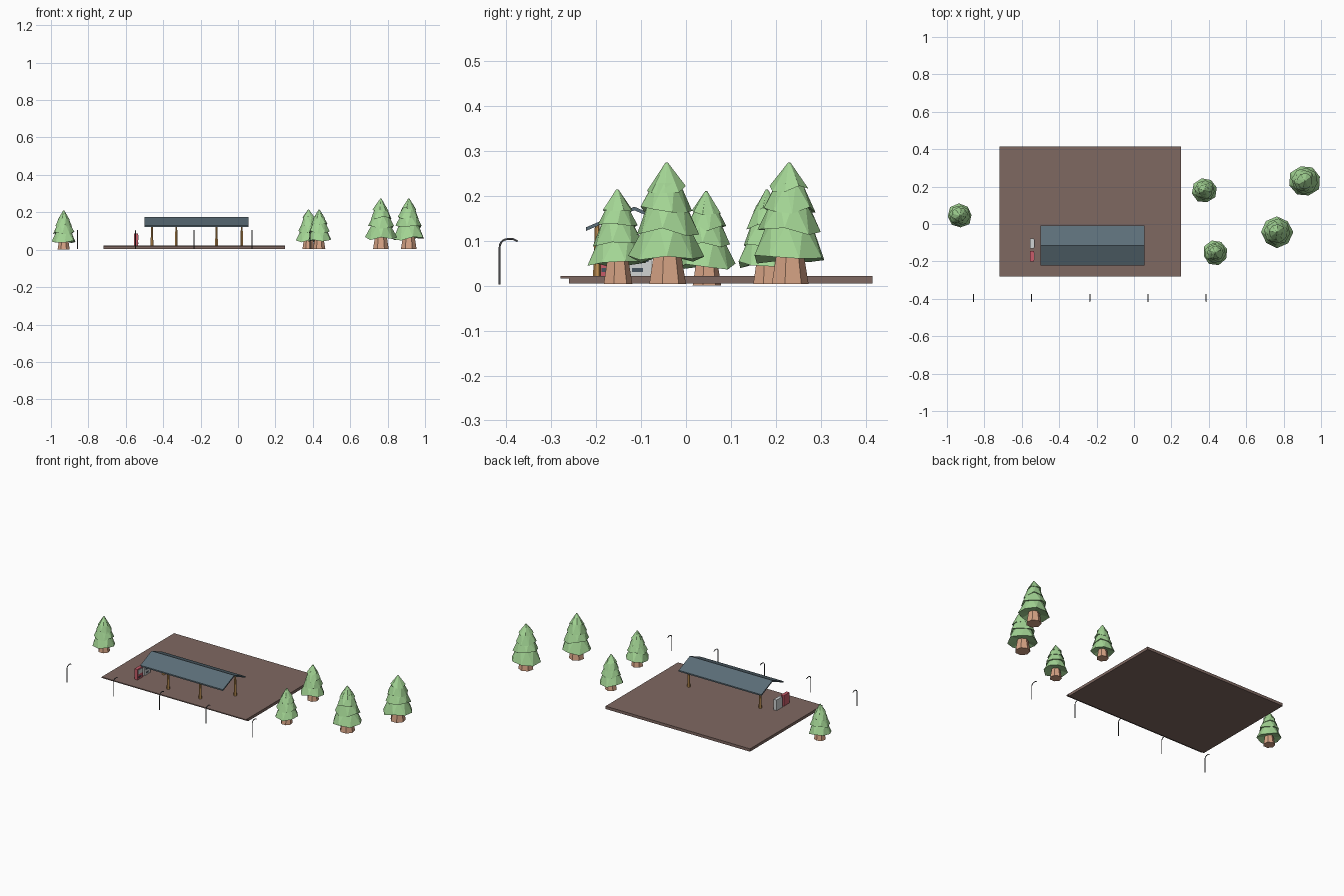
import bpy, bmesh, math, random
from mathutils import Vector, Matrix

if "Cube" in bpy.data.objects:
    bpy.data.objects.remove(bpy.data.objects["Cube"], do_unlink=True)
random.seed(4)


def material(name, r, g, b):
    lin = [((c / 255 + 0.055) / 1.055) ** 2.4 for c in (r, g, b)]
    m = bpy.data.materials.new(name)
    m.use_nodes = True
    m.diffuse_color = (*lin, 1)
    m.node_tree.nodes["Principled BSDF"].inputs["Base Color"].default_value = (*lin, 1)
    return m


BROWN = material("brown paving", 127, 104, 97)
SLATE = material("slate blue", 92, 110, 120)
TIMBER = material("golden timber", 200, 150, 85)
GREEN = material("leaf green", 163, 213, 148)
BARK = material("pale bark", 214, 163, 133)
IRON = material("dark iron", 75, 76, 78)
RED = material("soft red", 200, 92, 106)
WHITE = material("light grey", 208, 212, 212)
GLASS = material("dark panel", 70, 84, 94)


def make(name, bm, *mats):
    bmesh.ops.recalc_face_normals(bm, faces=bm.faces)
    me = bpy.data.meshes.new(name)
    bm.to_mesh(me)
    bm.free()
    for m in mats:
        me.materials.append(m)
    ob = bpy.data.objects.new(name, me)
    bpy.context.collection.objects.link(ob)
    return ob


def box(name, x, y, z, mat):
    bm = bmesh.new()
    bmesh.ops.create_cube(bm, size=1)
    for v in bm.verts:
        v.co = [lo + (c + 0.5) * (hi - lo) for c, (lo, hi) in zip(v.co, (x, y, z))]
    return make(name, bm, mat)


def extrude_yz(name, profile, x0, x1, mat):
    """Sweep a side profile along x."""
    bm = bmesh.new()
    face = bm.faces.new([bm.verts.new((x0, y, z)) for y, z in profile])
    new = bmesh.ops.extrude_face_region(bm, geom=[face])["geom"]
    bmesh.ops.translate(bm, vec=(x1 - x0, 0, 0),
                        verts=[v for v in new if isinstance(v, bmesh.types.BMVert)])
    return make(name, bm, mat)


def frustum(name, base, r0, r1, height, sides, mat):
    bm = bmesh.new()
    bmesh.ops.create_cone(bm, cap_ends=True, segments=sides, radius1=r0, radius2=r1,
                          depth=height,
                          matrix=Matrix.Translation(Vector(base) + Vector((0, 0, height / 2))))
    return make(name, bm, mat)


# Platform with an overhanging front lip
extrude_yz("platform", [(-0.26, 0.005), (0.415, 0.005), (0.415, 0.022),
                        (-0.28, 0.022), (-0.28, 0.016), (-0.26, 0.016)], -0.72, 0.25, BROWN)

# Shelter: thin gable roof on four posts
extrude_yz("shelter_roof", [(-0.223, 0.122), (-0.115, 0.168), (-0.009, 0.122),
                            (-0.009, 0.13), (-0.115, 0.176), (-0.223, 0.13)],
           -0.5, 0.055, SLATE)
for side, y, xs in (("front", -0.198, (-0.33, -0.115)), ("back", -0.055, (-0.46, 0.02))):
    for end, x in zip(("right", "left"), xs):
        frustum(f"{side}_{end}_post", (x, y, 0.022), 0.009, 0.005, 0.112, 6, TIMBER)

# Two vending machines facing +x, with a window and a slot each
for name, y, mat in (("red_machine", -0.2, RED), ("grey_machine", -0.132, WHITE)):
    box(name, (-0.555, -0.535), (y, y + 0.055), (0.022, 0.086), mat)
    box(name + "_window", (-0.535, -0.533), (y + 0.007, y + 0.048), (0.053, 0.079),
        WHITE if mat is RED else GLASS)
    box(name + "_slot", (-0.535, -0.533), (y + 0.012, y + 0.036), (0.031, 0.039), GLASS)


# Street lamps: a pole bending back in an arch
def lamp(name, x):
    cu = bpy.data.curves.new(name, "CURVE")
    cu.dimensions = "3D"
    cu.bevel_depth = 0.0024
    cu.bevel_resolution = 1
    cu.use_fill_caps = True
    arch = [(-0.397 - 0.018 * math.cos(a), 0.086 + 0.018 * math.sin(a))
            for a in (math.pi / 2 * i / 5 for i in range(6))]
    path = [(-0.415, 0.003)] + arch + [(-0.385, 0.104), (-0.375, 0.099)]
    sp = cu.splines.new("POLY")
    sp.points.add(len(path) - 1)
    for p, (y, z) in zip(sp.points, path):
        p.co = (x, y, z, 1)
    cu.materials.append(IRON)
    ob = bpy.data.objects.new(name, cu)
    bpy.context.collection.objects.link(ob)


for i in range(5):
    lamp(f"street_lamp_{i + 1}", -0.858 + 0.311 * i)

# Conifers: flared trunk and four jagged skirts (hem z, hem r, top z, top r)
TIERS = [(0.057, 0.087, 0.135, 0.05), (0.118, 0.072, 0.182, 0.042),
         (0.165, 0.059, 0.225, 0.03), (0.212, 0.044, 0.27, 0.003)]


def tree(name, x, y, z, s):
    frustum(name + "_trunk", (x, y, z), 0.043 * s, 0.029 * s, 0.085 * s, 7, BARK)
    bm = bmesh.new()
    n = 8
    for t, (z0, r0, z1, r1) in enumerate(TIERS):
        turn = t * 0.39 + random.random() * 0.3
        hem, top = [], []
        for k in range(n):
            a = turn + math.tau * k / n
            r = r0 * random.uniform(0.92, 1.03)
            dz = random.uniform(-0.012, 0.008)
            hem.append(bm.verts.new((r * math.cos(a), r * math.sin(a), z0 + dz)))
            b = a + math.pi / n
            top.append(bm.verts.new((r1 * math.cos(b), r1 * math.sin(b), z1)))
        core = bm.verts.new((0, 0, z0 + 0.015))
        for k in range(n):
            j = (k + 1) % n
            bm.faces.new((hem[k], hem[j], top[k]))
            bm.faces.new((hem[j], top[j], top[k]))
            bm.faces.new((hem[j], hem[k], core))
        bm.faces.new(top)
    bmesh.ops.transform(bm, verts=bm.verts,
                        matrix=Matrix.Translation((x, y, z)) @ Matrix.Scale(s, 4))
    make(name + "_foliage", bm, GREEN)


for i, spot in enumerate([(-0.932, 0.045, 0, 0.78), (0.377, 0.18, 0.004, 0.78),
                          (0.434, -0.153, 0.004, 0.78), (0.764, -0.043, 0.004, 1),
                          (0.913, 0.23, 0.004, 1)]):
    tree(f"conifer_{i + 1}", *spot)
